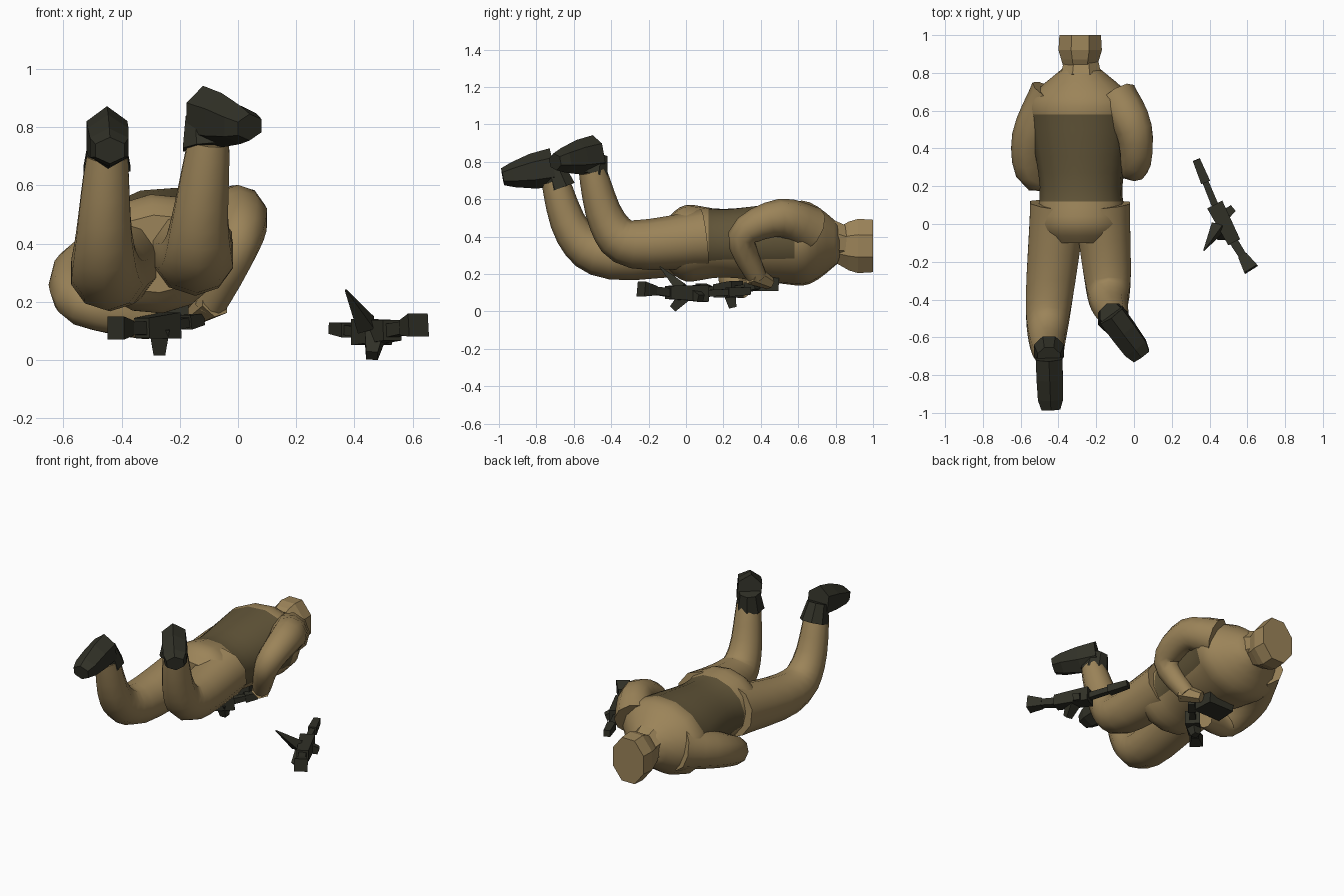
import bpy, bmesh, math
from mathutils import Vector, Quaternion

default_cube = bpy.data.objects.get("Cube")
if default_cube:
    bpy.data.objects.remove(default_cube, do_unlink=True)

SIDEWAYS, BACKWARD, UPWARD = Vector((1, 0, 0)), Vector((0, 1, 0)), Vector((0, 0, 1))


def material(name, *colour):
    result = bpy.data.materials.new(name)
    result.use_nodes = True
    result.diffuse_color = (*colour, 1)
    shader = result.node_tree.nodes["Principled BSDF"]
    shader.inputs["Base Color"].default_value = (*colour, 1)
    return result


tan = material("tan cloth", .33, .23, .1)
brown = material("dark brown cloth", .12, .09, .04)
black = material("greenish black", .03, .03, .02)


def smooth_path(points, steps=4):
    """Resample control points along a flowing curve that passes through them."""
    points = [Vector(point) for point in points]
    padded = [points[0], *points, points[-1]]
    path = []
    for before, start, end, after in zip(padded, padded[1:], padded[2:], padded[3:]):
        leave, arrive = (end - before) / 2, (after - start) / 2
        swing = (end - start) * 3 - leave * 2 - arrive
        bend = (start - end) * 2 + leave + arrive
        for step in range(steps):
            t = step / steps
            path.append(start + leave * t + swing * t ** 2 + bend * t ** 3)
    return path + [points[-1]]


def skin(centres, sizes, sides, side_axis, rolls=None):
    """Skin a closed tube of elliptical rings and return it as a bmesh."""
    bm = bmesh.new()
    loops = []
    last = len(centres) - 1
    fit = math.cos(math.pi / sides)
    for index, (centre, (width, height)) in enumerate(zip(centres, sizes)):
        along = (centres[min(index + 1, last)] - centres[max(index - 1, 0)]).normalized()
        across = (side_axis - along * side_axis.dot(along)).normalized()
        if rolls:
            across.rotate(Quaternion(along, rolls[index]))
        upright = along.cross(across)
        loop = []
        for corner in range(sides):
            angle = (corner + .5) * math.tau / sides
            offset = across * math.cos(angle) * width + upright * math.sin(angle) * height
            loop.append(bm.verts.new(centre + offset / fit))
        loops.append(loop)
    for near, far in zip(loops, loops[1:]):
        for corner in range(sides):
            following = (corner + 1) % sides
            bm.faces.new((near[corner], near[following], far[following], far[corner]))
    bm.faces.new(loops[0])
    bm.faces.new(loops[-1])
    bmesh.ops.recalc_face_normals(bm, faces=bm.faces)
    return bm


def finish(name, bm, materials, smooth=False):
    mesh = bpy.data.meshes.new(name)
    bm.to_mesh(mesh)
    bm.free()
    for entry in materials:
        mesh.materials.append(entry)
    part = bpy.data.objects.new(name, mesh)
    bpy.context.collection.objects.link(part)
    if smooth:
        bpy.ops.object.select_all(action="DESELECT")
        part.select_set(True)
        bpy.context.view_layer.objects.active = part
        bpy.ops.object.shade_smooth_by_angle(angle=math.radians(45))


def limb(name, points, start_radius, end_radius, side_axis=SIDEWAYS):
    path = smooth_path(points)
    sizes = []
    for index in range(len(path)):
        t = index / (len(path) - 1)
        sizes.append([start_radius + (end_radius - start_radius) * t] * 2)
    finish(name, skin(path, sizes, 10, side_axis), [tan], smooth=True)


def beam(name, start, end, start_radius, end_radius, colour=black, sides=4, side_axis=UPWARD):
    sizes = [[start_radius] * 2, [end_radius] * 2]
    bm = skin([Vector(start), Vector(end)], sizes, sides, side_axis)
    finish(name, bm, [colour])


def boot(side, ankle, heel, toe):
    """A cuff, then a foot that thins from heel to toe."""
    heel, toe = Vector(heel), Vector(toe)
    beam(side + "_boot_cuff", ankle, heel, .08, .06, sides=8, side_axis=SIDEWAYS)
    steps = (0, .4, .8, 1)
    centres = [heel.lerp(toe, t) for t in steps]
    sizes = [(.07 - .02 * t ** 8, .09 - .05 * t ** 2) for t in steps]
    finish(side + "_boot", skin(centres, sizes, 6, SIDEWAYS), [black])


def gun(name, muzzle, breech, butt, magazine_tip):
    """A long gun laid out from its four landmark points."""
    muzzle, breech, butt = Vector(muzzle), Vector(breech), Vector(butt)
    beam(name + "_muzzle", muzzle, muzzle.lerp(breech, .35), .02, .025)
    beam(name + "_barrel", muzzle, breech, .015, .02)
    beam(name + "_receiver", breech.lerp(muzzle, .3), breech.lerp(butt, .4), .045, .035)
    beam(name + "_stock", breech, butt, .025, .02)
    beam(name + "_butt", breech.lerp(butt, .7), butt, .025, .04)
    beam(name + "_magazine", breech, magazine_tip, .035, .02, side_axis=SIDEWAYS)


# Torso: each station gives distance back, half width and half depth
stations = smooth_path([(-.1, .17, .13), (0, .23, .2), (.2, .215, .18),
                        (.5, .26, .21), (.66, .27, .21), (.82, .1, .1)])
spine = [Vector((-.28, station.x, .365)) for station in stations]
twist = [-.1 - station.x / 4 for station in stations]
torso = skin(spine, [station.yz for station in stations], 14, SIDEWAYS, twist)

# Cut the torso where the brown back panel begins and ends
PANEL_START, PANEL_END = .12, .58
for edge in (PANEL_START, PANEL_END):
    bmesh.ops.bisect_plane(torso, geom=torso.verts[:] + torso.edges[:] + torso.faces[:],
                           plane_co=BACKWARD * edge, plane_no=BACKWARD)
torso.normal_update()
for face in torso.faces:
    in_panel = PANEL_START < face.calc_center_median().y < PANEL_END
    face.material_index = int(in_panel and face.normal.z > -.55)
finish("torso", torso, [tan, brown], smooth=True)

# Collar and head
beam("collar", (-.28, .77, .38), (-.28, .86, .36), .11, .09, tan, 8, SIDEWAYS)
profile = [(.8, .08, .09), (.87, .1, .13), (.92, .115, .145), (1, .11, .14)]
head_centres = [Vector((-.285, distance, .35)) for distance, _, _ in profile]
head_sizes = [(width, height) for _, width, height in profile]
finish("head", skin(head_centres, head_sizes, 8, SIDEWAYS), [tan])

# Legs, bent at the knee with the boots raised
limb("right_leg", [(-.4, .1, .36), (-.45, -.4, .3), (-.46, -.6, .42), (-.45, -.7, .7)], .15, .07)
limb("left_leg", [(-.17, .1, .39), (-.14, -.28, .36), (-.13, -.42, .48), (-.1, -.5, .75)], .15, .07)
boot("right", (-.45, -.67, .66), (-.45, -.71, .77), (-.44, -.98, .72))
boot("left", (-.11, -.5, .73), (-.12, -.48, .84), (.04, -.7, .8))

# Arms folded in under the chest
limb("left_arm", [(-.1, .66, .44), (0, .5, .5), (0, .3, .4), (-.1, .38, .18)], .12, .05)
limb("right_arm", [(-.42, .68, .35), (-.54, .45, .28), (-.52, .25, .19), (-.3, .3, .12)],
     .13, .05, UPWARD)
beam("left_hand", (-.08, .35, .2), (-.15, .45, .15), .05, .03, tan, 6, SIDEWAYS)

# Dark pouch on the chest and the gun held below it
beam("chest_pouch", (-.27, .36, .21), (-.27, .5, .2), .1, .09, side_axis=SIDEWAYS)
gun("held_gun", (-.13, .38, .14), (-.27, .23, .11), (-.42, .08, .11), (-.27, .25, .02))

# Loose gun lying beside the figure, with its strap spike and bolt
gun("loose_gun", (.33, .34, .11), (.47, 0, .09), (.62, -.24, .12), (.46, -.07, .015))
beam("loose_gun_spike", (.44, -.02, .12), (.37, -.14, .24), .03, .003, side_axis=SIDEWAYS)
beam("loose_gun_bolt", (.46, .03, .1), (.52, .08, .07), .03, .02)
